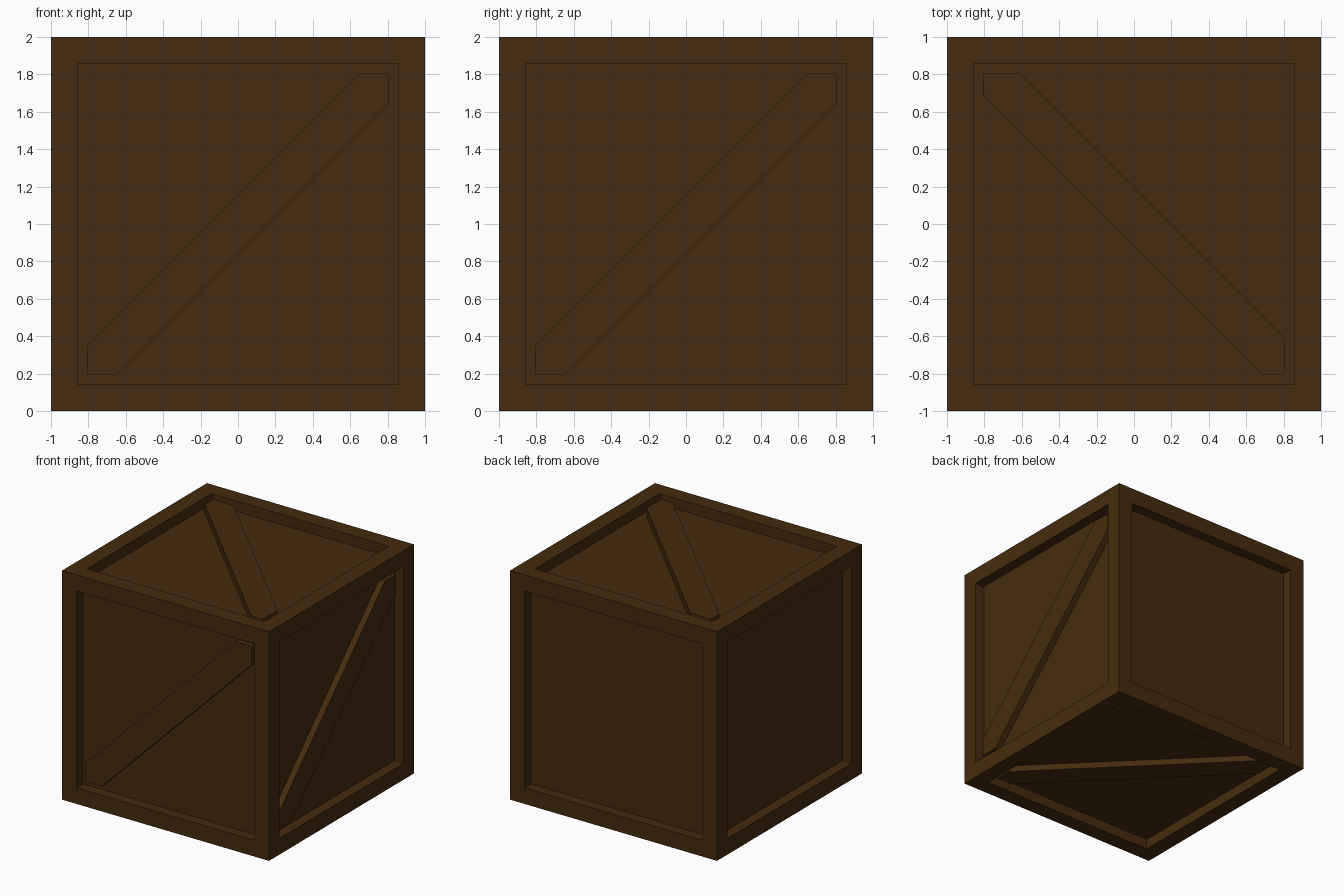
import bpy, bmesh
from mathutils import Matrix, Vector

if "Cube" in bpy.data.objects:
    bpy.data.objects.remove(bpy.data.objects["Cube"])

HALF, BORDER, DEPTH = 1.0, 0.2, 0.09
INNER = HALF - BORDER + 0.005   # braces tuck slightly into the frame

wood = bpy.data.materials.new("dark_brown_wood")
wood.diffuse_color = (0.060, 0.024, 0.0044, 1)
wood.use_nodes = True
wood.node_tree.nodes["Principled BSDF"].inputs["Base Color"].default_value = wood.diffuse_color


def finish(bm, name):
    bmesh.ops.recalc_face_normals(bm, faces=bm.faces)
    mesh = bpy.data.meshes.new(name)
    bm.to_mesh(mesh)
    bm.free()
    mesh.materials.append(wood)
    obj = bpy.data.objects.new(name, mesh)
    bpy.context.collection.objects.link(obj)
    return obj


# Crate body: cube with a recessed panel in each side
bm = bmesh.new()
bmesh.ops.create_cube(bm, size=2 * HALF, matrix=Matrix.Translation((0, 0, HALF)))
sides = list(bm.faces)
bmesh.ops.inset_individual(bm, faces=sides, thickness=BORDER)
for side in sides:
    normal = side.normal.copy()
    panel = bmesh.ops.extrude_discrete_faces(bm, faces=[side])["faces"][0]
    bmesh.ops.translate(bm, verts=panel.verts, vec=-normal * DEPTH)
finish(bm, "crate_body")


# Diagonal brace lying on a panel, cut off by the frame at both ends
def brace(name, right, up, low, high, thickness):
    right, up = Vector(right), Vector(up)
    out = right.cross(up)
    a = INNER
    outline = [(-a, -a), (-a - low, -a), (a, a + low),
               (a, a), (a - high, a), (-a, -a + high)]
    base = Vector((0, 0, HALF)) + out * (HALF - DEPTH - 0.01)
    bm = bmesh.new()
    face = bm.faces.new([bm.verts.new(base + right * u + up * v) for u, v in outline])
    top = bmesh.ops.extrude_face_region(bm, geom=[face])["geom"]
    bmesh.ops.translate(bm, verts=[v for v in top if isinstance(v, bmesh.types.BMVert)],
                        vec=out * (thickness + 0.01))
    finish(bm, name)


# low / high are the offsets of the two long edges from the diagonal
brace("front_brace", (1, 0, 0), (0, 0, 1), -0.16, 0.155, 0.05)
brace("right_brace", (0, 1, 0), (0, 0, 1), -0.16, 0.155, 0.055)
brace("top_brace", (0, 1, 0), (-1, 0, 0), -0.20, 0.115, 0.075)
brace("bottom_brace", (1, 0, 0), (0, -1, 0), -0.15, 0.15, 0.055)
